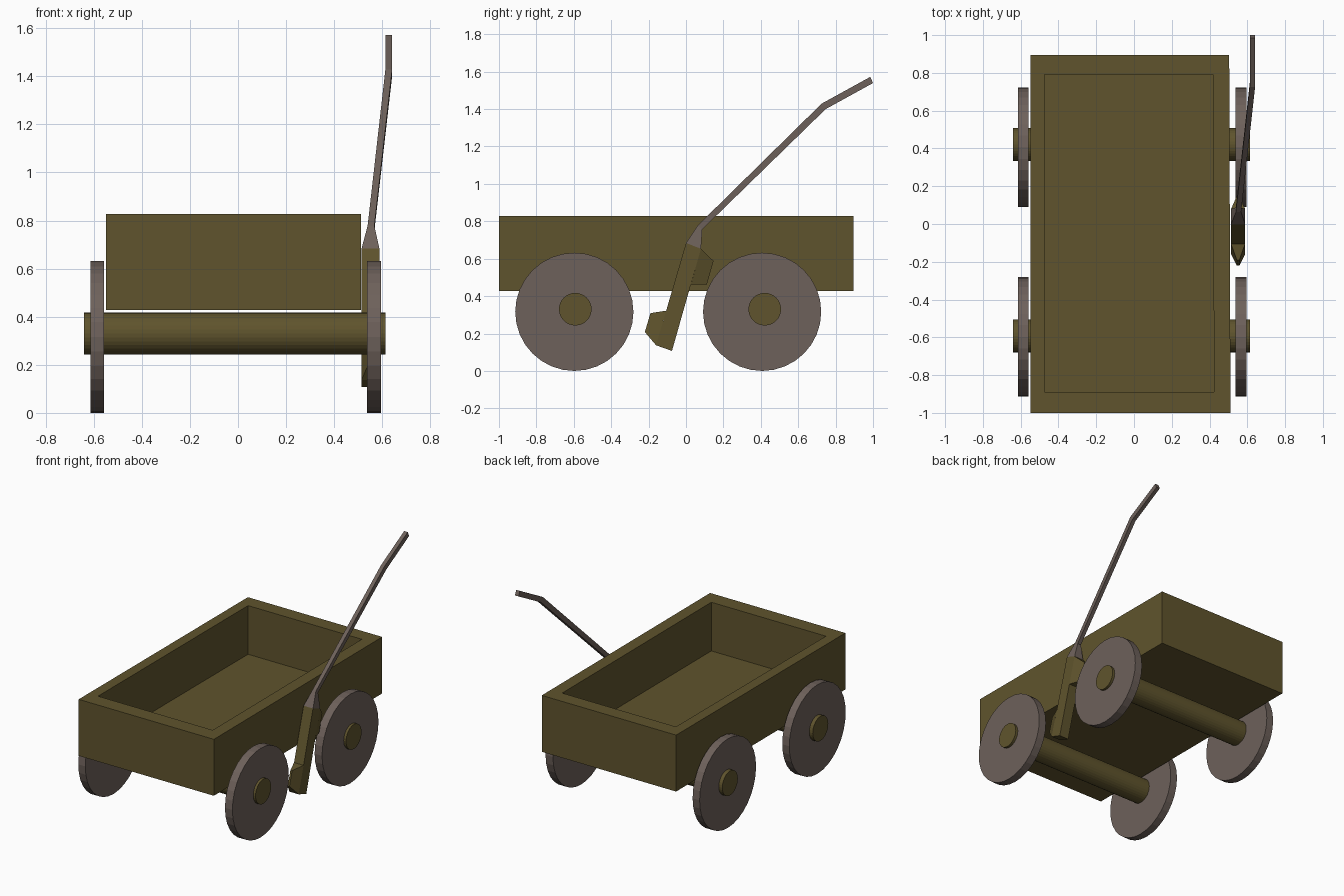
import bpy
import bmesh
from math import radians

cube = bpy.data.objects.get("Cube")
if cube:
    bpy.data.objects.remove(cube, do_unlink=True)


def material(name, color):
    m = bpy.data.materials.new(name)
    m.use_nodes = True
    m.diffuse_color = color
    m.node_tree.nodes["Principled BSDF"].inputs["Base Color"].default_value = color
    return m


WOOD = material("olive wood", (0.115, 0.088, 0.026, 1))
METAL = material("grey metal", (0.155, 0.12, 0.104, 1))


def loft(name, rings, mat):
    """Skin a row of four-cornered rings and cap both ends."""
    bm = bmesh.new()
    loops = [[bm.verts.new(p) for p in ring] for ring in rings]
    for a, b in zip(loops, loops[1:]):
        for i in range(4):
            j = (i + 1) % 4
            bm.faces.new((a[i], a[j], b[j], b[i]))
    bm.faces.new(loops[0][::-1])
    bm.faces.new(loops[-1])
    bmesh.ops.recalc_face_normals(bm, faces=bm.faces)
    mesh = bpy.data.meshes.new(name)
    bm.to_mesh(mesh)
    bm.free()
    obj = bpy.data.objects.new(name, mesh)
    bpy.context.collection.objects.link(obj)
    mesh.materials.append(mat)


def flat_ring(x0, x1, y0, y1, z):
    """Level ring, slightly narrower at the back."""
    return [(x0, y0, z), (x1, y0, z), (x1 - 0.007, y1, z), (x0, y1, z)]


def bar_ring(p, q, x, half):
    """Ring across a bar: p and q are (y, z) corners, x and half set its width."""
    return [(x - half, *p), (x + half, *p), (x + half, *q), (x - half, *q)]


def cylinder(name, x0, x1, y, z, radius, mat):
    bpy.ops.mesh.primitive_cylinder_add(
        vertices=32, radius=radius, depth=x1 - x0,
        location=((x0 + x1) / 2, y, z), rotation=(0, radians(90), 0))
    obj = bpy.context.object
    obj.name = name
    obj.data.materials.append(mat)


# Open wagon tray
outer = (-0.549, 0.511, -1.0, 0.895)
inner = (-0.475, 0.424, -0.889, 0.791)
loft("tray", [flat_ring(*outer, 0.427), flat_ring(*outer, 0.827),
              flat_ring(*inner, 0.827), flat_ring(*inner, 0.482)], WOOD)

# Axles and wheels
for end, y, axle_y in (("front", -0.597, -0.592), ("back", 0.407, 0.421)):
    cylinder(end + "_axle", -0.64, 0.613, axle_y, 0.33, 0.087, WOOD)
    cylinder(end + "_left_wheel", 0.537, 0.595, y, 0.316, 0.316, METAL)
    cylinder(end + "_right_wheel", -0.613, -0.558, y, 0.316, 0.316, METAL)

# Brake lever: wooden shaft with two tapered blocks
BX, BW, TIP = 0.551, 0.037, 0.007
top = bar_ring((0, 0.684), (0.08, 0.653), BX, BW)
loft("brake_shaft", [bar_ring((-0.16, 0.137), (-0.075, 0.107), BX, BW), top], WOOD)
loft("brake_lower_block", [
    bar_ring((-0.106, 0.322), (-0.16, 0.137), BX, BW),
    bar_ring((-0.19, 0.309), (-0.22, 0.208), BX, TIP)], WOOD)
loft("brake_upper_block", [
    bar_ring((0.08, 0.653), (0.026, 0.462), BX, BW),
    bar_ring((0.147, 0.588), (0.112, 0.463), BX, TIP)], WOOD)

# Bent metal handle
ROD = 0.014
loft("brake_handle", [
    top,
    bar_ring((0.063, 0.778), (0.087, 0.757), 0.553, ROD),
    bar_ring((0.725, 1.429), (0.747, 1.4), 0.627, ROD),
    bar_ring((0.985, 1.572), (1.0, 1.539), 0.627, ROD)], METAL)
